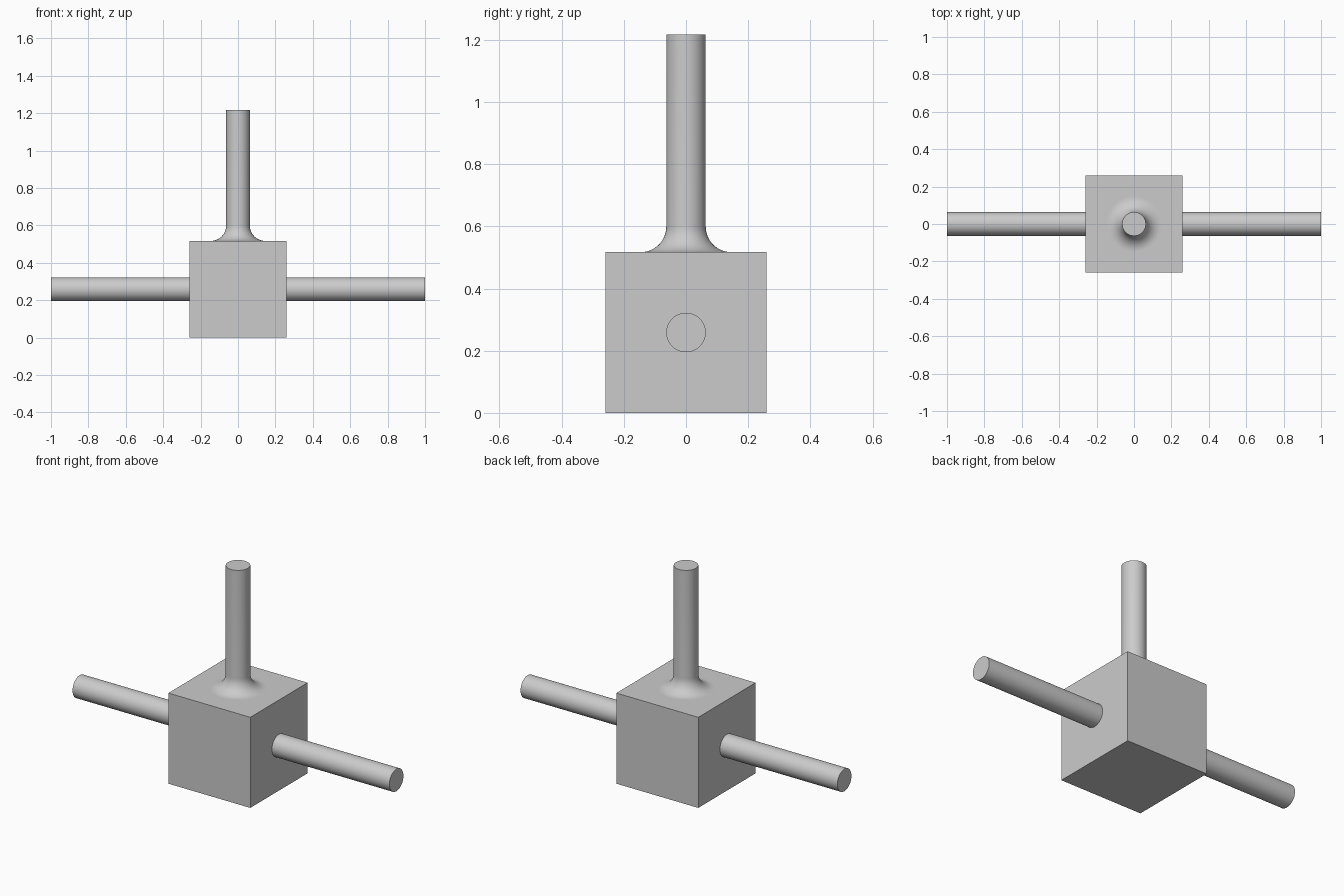
import bpy
import bmesh
import math
from mathutils import Matrix, Vector

default_cube = bpy.data.objects.get("Cube")
if default_cube:
    bpy.data.objects.remove(default_cube, do_unlink=True)

SIDE = 0.517      # edge of the central block
HALF = SIDE / 2
ROD = 0.0635      # radius of every rod
FILLET = 0.082    # radius of the flared foot
TOP = 1.217
SEGMENTS = 64

grey = bpy.data.materials.new("light_grey")
grey.use_nodes = True
colour = (0.6, 0.6, 0.6, 1)
grey.diffuse_color = colour
grey.node_tree.nodes["Principled BSDF"].inputs["Base Color"].default_value = colour


def add_object(name, bm, smooth=False):
    bmesh.ops.recalc_face_normals(bm, faces=bm.faces)
    mesh = bpy.data.meshes.new(name)
    bm.to_mesh(mesh)
    bm.free()
    mesh.materials.append(grey)
    obj = bpy.data.objects.new(name, mesh)
    bpy.context.collection.objects.link(obj)
    if smooth:
        bpy.ops.object.select_all(action="DESELECT")
        obj.select_set(True)
        bpy.context.view_layer.objects.active = obj
        bpy.ops.object.shade_smooth_by_angle(angle=math.radians(30))
    return obj


# Central block
bm = bmesh.new()
bmesh.ops.create_cube(bm, size=SIDE, matrix=Matrix.Translation((0, 0, HALF)))
add_object("block", bm)

# Side rods, one on each side of the block
length = 1 - HALF
for name, side in (("left_rod", 1), ("right_rod", -1)):
    bm = bmesh.new()
    place = Matrix.Translation((side * (HALF + length / 2), 0, HALF))
    bmesh.ops.create_cone(bm, cap_ends=True, segments=SEGMENTS,
                          radius1=ROD, radius2=ROD, depth=length,
                          matrix=place @ Matrix.Rotation(math.pi / 2, 4, "Y"))
    add_object(name, bm, smooth=True)

# Upright rod: a turned profile with a concave quarter-circle foot
steps = 14
profile = []
for i in range(steps + 1):
    a = math.pi / 2 * i / steps
    profile.append(Vector((ROD + FILLET * (1 - math.sin(a)), 0,
                           SIDE + FILLET * (1 - math.cos(a)))))
profile += [Vector((ROD, 0, TOP)), Vector((0, 0, TOP))]

bm = bmesh.new()
verts = [bm.verts.new(p) for p in profile]
edges = [bm.edges.new(pair) for pair in zip(verts, verts[1:])]
bmesh.ops.spin(bm, geom=verts + edges, cent=(0, 0, 0), axis=(0, 0, 1),
               angle=math.tau, steps=SEGMENTS)
bmesh.ops.remove_doubles(bm, verts=bm.verts, dist=1e-5)
add_object("upright_rod", bm, smooth=True)
